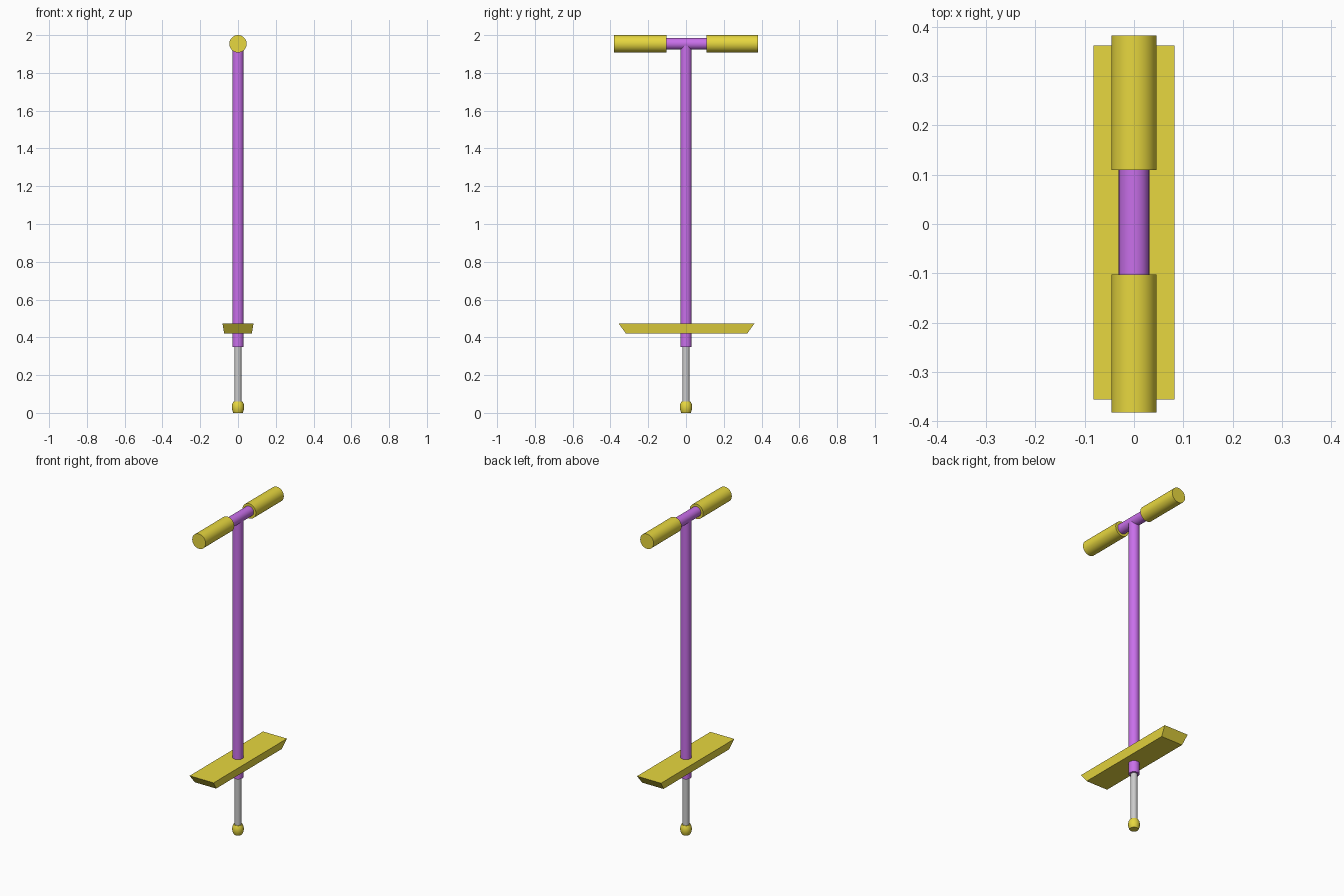
import bpy, bmesh, math

if "Cube" in bpy.data.objects:
    bpy.data.objects.remove(bpy.data.objects["Cube"])


def material(name, rgb):
    m = bpy.data.materials.new(name)
    m.diffuse_color = (*rgb, 1)
    m.use_nodes = True
    m.node_tree.nodes["Principled BSDF"].inputs["Base Color"].default_value = m.diffuse_color
    return m


YELLOW = material("yellow", (0.80, 0.68, 0.05))
PURPLE = material("purple", (0.58, 0.16, 0.82))


def finish(obj, name, mat):
    obj.name = name
    if mat:
        obj.data.materials.append(mat)
    bpy.ops.object.shade_smooth_by_angle(angle=math.radians(35))
    return obj


def rod(name, radius, start, end, along="z", height=0.0, mat=None):
    """Cylinder spanning start..end along z, or along y at a given height."""
    mid = (start + end) / 2
    loc, rot = ((0, 0, mid), (0, 0, 0)) if along == "z" else ((0, mid, height), (math.pi / 2, 0, 0))
    bpy.ops.mesh.primitive_cylinder_add(vertices=32, radius=radius, depth=end - start,
                                        location=loc, rotation=rot)
    return finish(bpy.context.object, name, mat)


# Upright tube and the plunger sliding out of it
rod("main_tube", 0.03, 0.35, 1.955, mat=PURPLE)
rod("plunger", 0.019, 0.04, 0.37)

# Handlebar with two grips
BAR_Z = 1.954
rod("handlebar", 0.031, -0.36, 0.36, "y", BAR_Z, PURPLE)
rod("grip_front", 0.046, -0.382, -0.102, "y", BAR_Z, YELLOW)
rod("grip_back", 0.046, 0.109, 0.382, "y", BAR_Z, YELLOW)

# Foot plate: a block with its underside tapered in
bpy.ops.mesh.primitive_cube_add(size=1, location=(0, 0.003, 0.446))
plate = bpy.context.object
for v in plate.data.vertices:
    top = v.co.z > 0
    v.co.x *= 0.164 if top else 0.146
    v.co.y *= 0.717 if top else 0.642
    v.co.z *= 0.052
finish(plate, "foot_plate", YELLOW)

# Rubber tip: a barrel-shaped profile spun round the z axis
profile = [(0, 0), (0.025, 0), (0.030, 0.012), (0.0325, 0.024), (0.0325, 0.036),
           (0.030, 0.048), (0.024, 0.060), (0, 0.060)]
bm = bmesh.new()
verts = [bm.verts.new((r, 0, z)) for r, z in profile]
edges = [bm.edges.new(pair) for pair in zip(verts, verts[1:])]
bmesh.ops.spin(bm, geom=verts + edges, cent=(0, 0, 0), axis=(0, 0, 1),
               angle=math.tau, steps=32)
bmesh.ops.remove_doubles(bm, verts=bm.verts, dist=1e-5)
bmesh.ops.recalc_face_normals(bm, faces=bm.faces)
mesh = bpy.data.meshes.new("rubber_tip")
bm.to_mesh(mesh)
bm.free()
tip = bpy.data.objects.new("rubber_tip", mesh)
bpy.context.collection.objects.link(tip)
bpy.ops.object.select_all(action="DESELECT")
tip.select_set(True)
bpy.context.view_layer.objects.active = tip
finish(tip, "rubber_tip", YELLOW)
